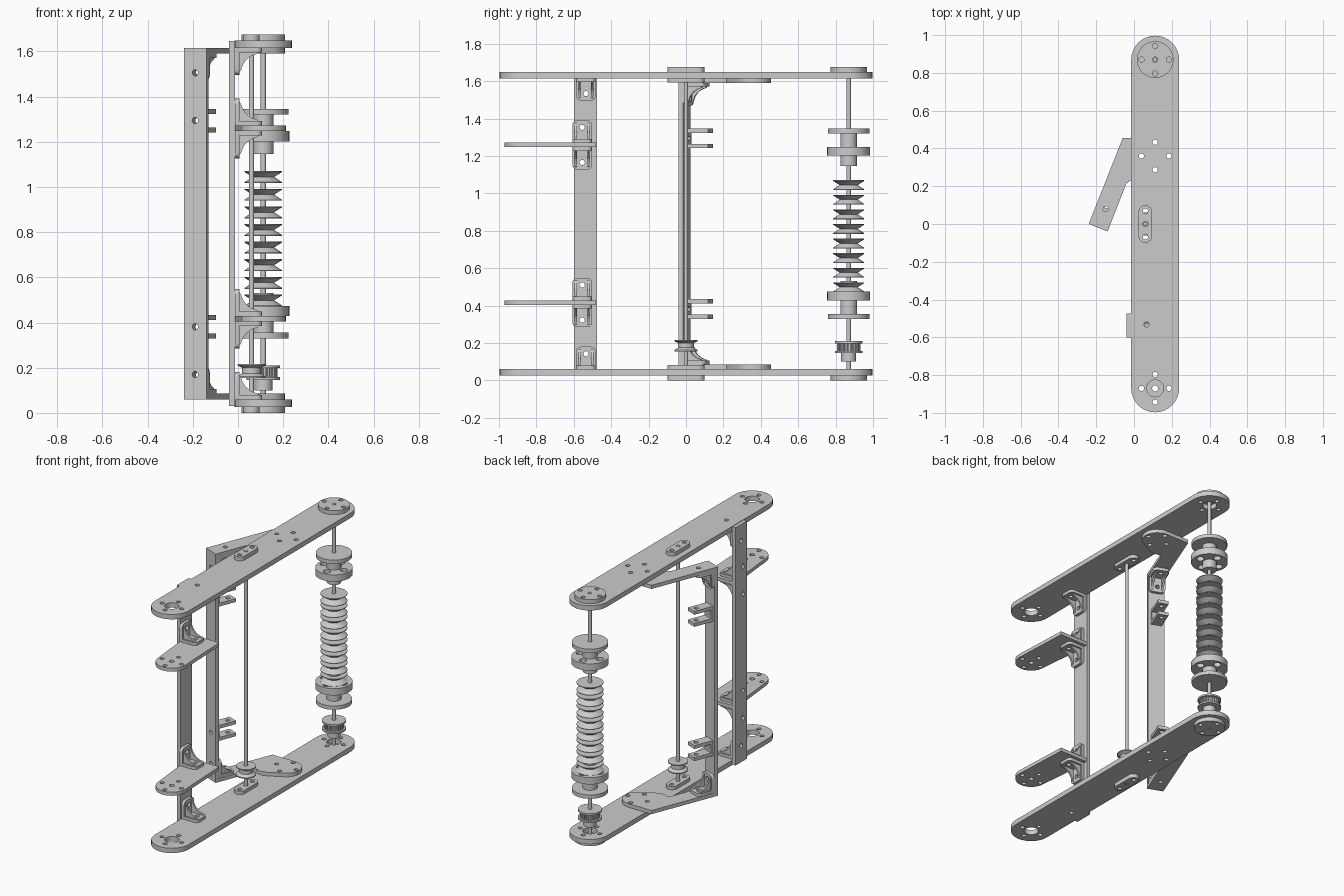
import bpy, bmesh
from math import sin, cos, pi, radians
from mathutils import Matrix, Vector

if "Cube" in bpy.data.objects:
    bpy.data.objects.remove(bpy.data.objects["Cube"])

H = 1.675                      # total height, everything mirrors about H/2
X, Y, Z = Vector((1, 0, 0)), Vector((0, 1, 0)), Vector((0, 0, 1))


def frame(o, ex, ey, ez):
    m = Matrix((ex, ey, ez)).transposed().to_4x4()
    m.translation = Vector(o)
    return m


def arc(cx, cy, r, a0, a1, n=16):
    return [(cx + r * cos(radians(a0 + (a1 - a0) * i / n)),
             cy + r * sin(radians(a0 + (a1 - a0) * i / n))) for i in range(n + 1)]


def circle(cx, cy, r, n=24):
    return arc(cx, cy, r, 0, 360, n)[:-1]


def ring_holes(cx, cy, d=0.073, r=0.014):
    return [circle(cx + d * cos(k * pi / 2), cy + d * sin(k * pi / 2), r, 16) for k in range(4)]


def stadium(cx, cy, r, half):
    return arc(cx, cy + half, r, 0, 180) + arc(cx, cy - half, r, 180, 360)


def rect(x0, x1, y0, y1):
    return [(x0, y0), (x1, y0), (x1, y1), (x0, y1)]


def clean(bm):
    bmesh.ops.remove_doubles(bm, verts=bm.verts, dist=1e-5)
    bmesh.ops.recalc_face_normals(bm, faces=bm.faces)
    me = bpy.data.meshes.new("piece")
    bm.to_mesh(me)
    bm.free()
    return me


def prism(outline, holes, t, m=Matrix()):
    """Flat profile with holes, extruded from 0 to t along local z."""
    cu = bpy.data.curves.new("profile", 'CURVE')
    cu.dimensions, cu.fill_mode, cu.extrude = '2D', 'BOTH', t / 2
    for loop in [outline] + holes:
        s = cu.splines.new('POLY')
        s.points.add(len(loop) - 1)
        for p, c in zip(s.points, loop):
            p.co = (c[0], c[1], 0, 1)
        s.use_cyclic_u = True
    ob = bpy.data.objects.new("profile", cu)
    bpy.context.scene.collection.objects.link(ob)
    dg = bpy.context.evaluated_depsgraph_get()
    me = bpy.data.meshes.new_from_object(ob.evaluated_get(dg))
    bpy.data.objects.remove(ob)
    bm = bmesh.new()
    bm.from_mesh(me)
    bm.transform(m @ Matrix.Translation((0, 0, t / 2)))
    return clean(bm)


def slab(outline, holes, z0, z1, top=False):
    """Horizontal plate; top=True mirrors it to the upper half."""
    if top:
        z0, z1 = H - z1, H - z0
    return prism(outline, holes, z1 - z0, Matrix.Translation((0, 0, z0)))


def lathe(cx, cy, prof, top=False, n=40):
    bm = bmesh.new()
    vs = [bm.verts.new((cx + r, cy, H - z if top else z)) for r, z in prof]
    es = [bm.edges.new(p) for p in zip(vs, vs[1:])]
    bmesh.ops.spin(bm, geom=vs + es, cent=(cx, cy, 0), axis=(0, 0, 1),
                   angle=2 * pi, steps=n)
    return clean(bm)


def build(name, pieces):
    bm = bmesh.new()
    for p in pieces:
        bm.from_mesh(p)
        bpy.data.meshes.remove(p)
    me = bpy.data.meshes.new(name)
    bm.to_mesh(me)
    bm.free()
    me.polygons.foreach_set("use_smooth", [True] * len(me.polygons))
    me.set_sharp_from_angle(angle=radians(30))
    bpy.context.scene.collection.objects.link(bpy.data.objects.new(name, me))


def bracket(name, o, u, v, w):
    """Ribbed angle bracket: floor leg along u, wall leg along w, width along v."""
    L, b, t, r = 0.12, 0.052, 0.02, 0.025
    leg = [(0, -b)] + arc(L - r, -b + r, r, -90, 0, 6) + arc(L - r, b - r, r, 0, 90, 6) + [(0, b)]
    hole = [circle(0.082, 0, 0.014, 16)]
    rib = [(t, t), (0.105, t)] + arc(0.115, 0.115, 0.09, 258, 192, 8) + [(t, 0.105)]
    parts = [prism(leg, hole, t, frame(o, u, v, w)), prism(leg, hole, t, frame(o, w, v, u))]
    for s in (-0.04, 0.028):
        parts.append(prism(rib, [], 0.012, frame(Vector(o) + v * s, u, w, v)))
    build(name, parts)


CX, CY = 0.112, 0.87           # main shaft
PX = 0.06                      # thin shaft
d = Vector((0.368, 0.93, 0)).normalized()   # bent arm direction
a = Vector((d.y, -d.x, 0))
A0 = Vector((-0.24, 0, 0))

arm = ([(-0.24, 0), (-0.06, 0.455)] + arc(CX, 0.36, 0.095, 90, -70, 16)
       + [(0.06, 0.225), (0.02, 0.215), (-0.02, 0.228), (-0.04, 0.215), (-0.14, -0.04)])
arm_hole = A0 + a * 0.054 + d * 0.107
shelf = [(-0.013, -0.48), (-0.013, -0.61)] + arc(CX, -0.87, 0.1, 180, 360) + [(0.195, -0.48)]

for top in (False, True):
    n = "upper" if top else "lower"
    f = (lambda z: H - z) if top else (lambda z: z)
    up = -Z if top else Z
    # long side plates
    build(n + "_main_plate", [slab(
        stadium(CX, 0, 0.127, CY),
        [circle(CX, CY, 0.045), circle(CX, -CY, 0.045), circle(PX, 0, 0.018),
         circle(0.067, -0.532, 0.014, 16), circle(PX, 0.068, 0.014, 16), circle(PX, -0.068, 0.014, 16)]
        + ring_holes(CX, CY) + ring_holes(CX, -CY) + ring_holes(CX, 0.36), 0.027, 0.06, top)])
    # bearings on the outside and inside of the plates
    build(n + "_round_bearing", [slab(circle(CX, CY, 0.097, 48),
          [circle(CX, CY, 0.014)] + ring_holes(CX, CY), 0, 0.027, top)])
    for k, (z0, z1) in {"outer": (0, 0.027), "inner": (0.06, 0.083)}.items():
        build(f"{n}_{k}_slot_bearing", [slab(stadium(PX, 0, 0.036, 0.064),
              [circle(PX, 0, 0.014), circle(PX, 0.068, 0.014, 16), circle(PX, -0.068, 0.014, 16)],
              z0, z1, top)])
    # bent arm carrying the rear post
    build(n + "_bent_arm", [slab(arm, ring_holes(CX, 0.36) + [circle(arm_hole.x, arm_hole.y, 0.014, 16)],
                                 0.06, 0.085, top)])
    # rounded shelf carried by the front post
    build(n + "_shelf", [slab(shelf, ring_holes(CX, -CY) + [circle(CX, -CY, 0.016),
          circle(0.067, -0.555, 0.014, 16)], 0.404, 0.428, top)])
    # angle brackets
    bracket(n + "_plate_bracket", (-0.013, -0.535, f(0.06)), X, Y, up)
    bracket(n + "_shelf_bracket_a", (-0.013, -0.555, f(0.428)), X, Y, up)
    bracket(n + "_shelf_bracket_b", (-0.013, -0.555, f(0.404)), X, Y, -up)
    base = A0 + a * 0.054 + d * 0.025
    bracket(n + "_arm_bracket", base + Z * f(0.085), d, a, up)
    # fork bracket on the rear post
    prong = rect(0, 0.137, -0.035, 0.035)
    build(n + "_fork", [
        prism(prong, [circle(0.1, 0, 0.014, 16)], 0.023, frame(base + Z * f(z), d, a, up))
        for z in (0.329, 0.411)] + [
        prism(rect(-0.035, 0.035, 0.352, 0.411), [circle(0, 0.381, 0.014, 16)], 0.014,
              frame(base + Z * f(0), a, up, d))])
    # two-disc spool end on the main shaft
    build(n + "_spool", [
        slab(circle(CX, CY, 0.112, 48), [circle(CX, CY, 0.011)], 0.329, 0.355, top),
        slab(circle(CX, CY, 0.115, 48), ring_holes(CX, CY, 0.075, 0.024), 0.428, 0.474, top),
        lathe(CX, CY, [(0, 0.355), (0.045, 0.355), (0.045, 0.428), (0, 0.428)], top),
        lathe(CX, CY, [(0, 0.474), (0.045, 0.474), (0.045, 0.53), (0, 0.53)], top)])

# front post
build("front_post", [prism(rect(-0.6, -0.475, 0.03, H - 0.03),
      [circle(y, z if s else H - z, 0.014, 16) for s in (0, 1)
       for y, z in ((-0.535, 0.142), (-0.555, 0.322), (-0.555, 0.51))],
      0.027, frame((-0.04, 0, 0), Y, Z, X))])
# rear post
build("rear_post", [prism(rect(0, 0.108, 0.085, H - 0.085),
      [circle(0.054, z, 0.014, 16) for z in (0.17, 0.381, H - 0.381, H - 0.17)],
      0.025, frame(A0, a, Z, d))])

# shafts
for name, x, y in (("main_shaft", CX, CY), ("thin_shaft", PX, 0)):
    build(name, [lathe(x, y, [(0, 0), (0.0115, 0), (0.0115, H), (0, H)], n=20)])

# row of V-groove rollers
for i in range(8):
    z = 1.07 - 0.078 * i
    build(f"roller_{i + 1}", [lathe(CX, CY, [(0, z), (0.083, z), (0.083, z - 0.004), (0.048, z - 0.026),
          (0.083, z - 0.049), (0.083, z - 0.053), (0, z - 0.053)])])

# grooved pulley on the thin shaft
build("small_pulley", [lathe(PX, 0, [(0, 0.155), (0.062, 0.155), (0.062, 0.162), (0.042, 0.175),
      (0.042, 0.2), (0.062, 0.21), (0.062, 0.217), (0, 0.217)])])

# toothed pulley on the main shaft
teeth = []
for k in range(20):
    for off, r in ((0, 0.062), (0.5, 0.062), (0.6, 0.052), (0.9, 0.052)):
        t = (k + off) * 2 * pi / 20
        teeth.append((CX + r * cos(t), CY + r * sin(t)))
build("toothed_pulley", [slab(teeth, [], 0.158, 0.198)] + [
    lathe(CX, CY, [(0, z0), (r, z0), (r, z1), (0, z1)])
    for r, z0, z1 in ((0.074, 0.198, 0.21), (0.074, 0.146, 0.158), (0.04, 0.1, 0.146))])
